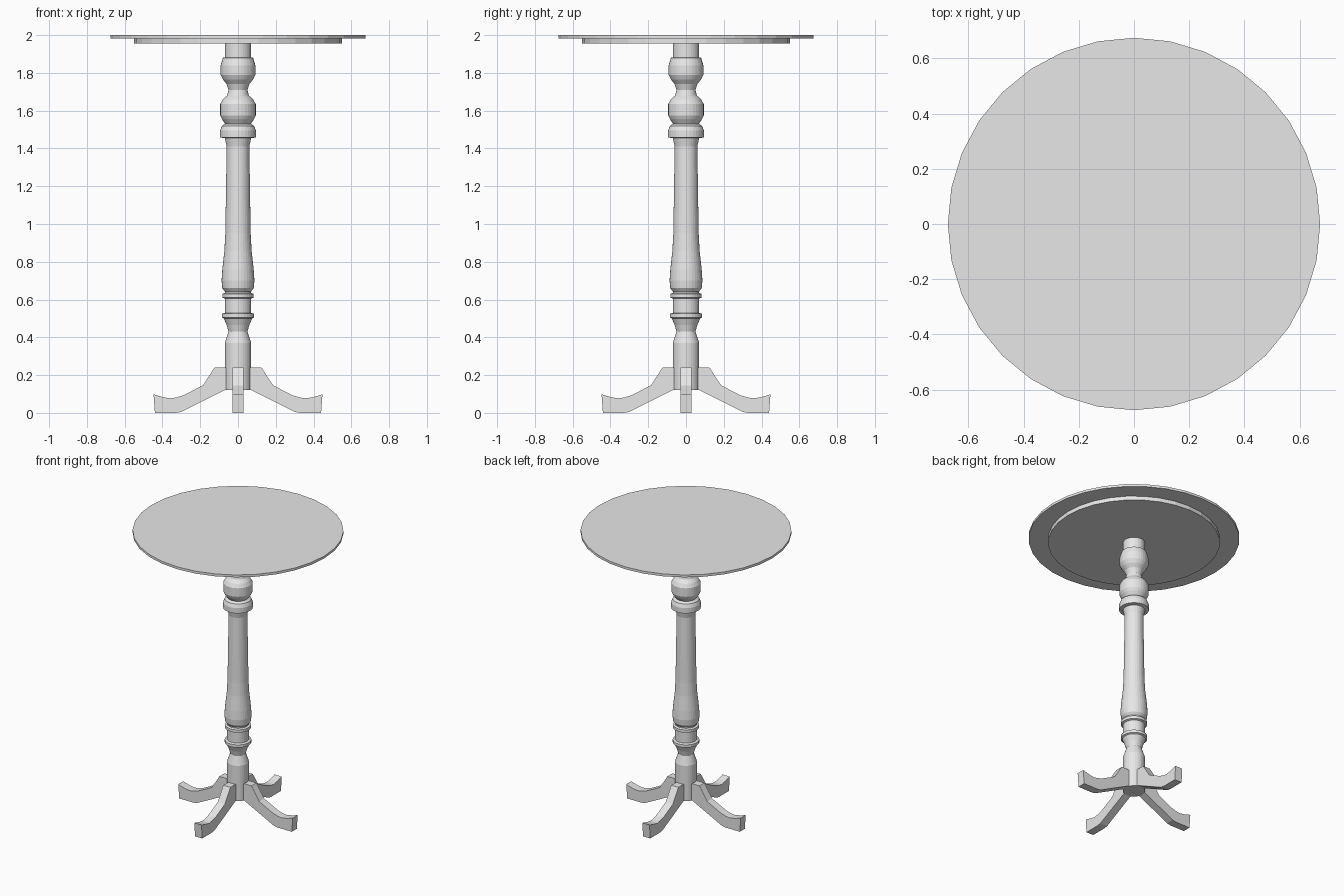
import bpy
import bmesh
import math
from mathutils import Matrix

cube = bpy.data.objects.get("Cube")
if cube:
    bpy.data.objects.remove(cube, do_unlink=True)

SIDES = 32

grey = bpy.data.materials.new("plain_grey")
grey.use_nodes = True
grey.diffuse_color = (0.8, 0.8, 0.8, 1)
grey.node_tree.nodes["Principled BSDF"].inputs["Base Color"].default_value = (0.8, 0.8, 0.8, 1)


def finish(name, bm):
    bmesh.ops.recalc_face_normals(bm, faces=bm.faces)
    mesh = bpy.data.meshes.new(name)
    bm.to_mesh(mesh)
    bm.free()
    mesh.materials.append(grey)
    obj = bpy.data.objects.new(name, mesh)
    bpy.context.collection.objects.link(obj)
    return obj


def turned(name, profile):
    """Solid of revolution from (radius, height) pairs, capped at both ends."""
    bm = bmesh.new()
    rings = []
    for r, z in profile:
        rings.append([bm.verts.new((r * math.cos(a), r * math.sin(a), z))
                      for a in (math.tau * i / SIDES for i in range(SIDES))])
    for low, high in zip(rings, rings[1:]):
        for i in range(SIDES):
            j = (i + 1) % SIDES
            bm.faces.new((low[i], low[j], high[j], high[i]))
    bm.faces.new(rings[0][::-1])
    bm.faces.new(rings[-1])
    return finish(name, bm)


def leg(name, outline, width, angle):
    """Side outline in x and z, given thickness and turned about the column."""
    bm = bmesh.new()
    face = bm.faces.new([bm.verts.new((x, -width / 2, z)) for x, z in outline])
    new = bmesh.ops.extrude_face_region(bm, geom=[face])["geom"]
    verts = [v for v in new if isinstance(v, bmesh.types.BMVert)]
    bmesh.ops.translate(bm, verts=verts, vec=(0, width, 0))
    bm.transform(Matrix.Rotation(angle, 4, "Z"))
    return finish(name, bm)


# Round top with a smaller disc beneath it
turned("table_top", [(0.675, 1.983), (0.675, 2.0)])
turned("top_support", [(0.55, 1.955), (0.55, 1.983)])

# Turned column: base, waist, collars, shaft, ring and two bulbs
turned("column", [
    (0.07, 0.12), (0.07, 0.37), (0.06, 0.40), (0.05, 0.43), (0.06, 0.465),
    (0.075, 0.50), (0.085, 0.505), (0.085, 0.525), (0.07, 0.53),
    (0.07, 0.605), (0.083, 0.61), (0.083, 0.63), (0.07, 0.635),
    (0.07, 0.643), (0.083, 0.66), (0.087, 0.70), (0.083, 0.76),
    (0.072, 0.86), (0.067, 0.95), (0.06, 1.41), (0.07, 1.455),
    (0.095, 1.458), (0.095, 1.495), (0.085, 1.52), (0.068, 1.53),
    (0.085, 1.555), (0.094, 1.575), (0.094, 1.635), (0.08, 1.66),
    (0.058, 1.68), (0.05, 1.71), (0.06, 1.74), (0.08, 1.765),
    (0.092, 1.79), (0.092, 1.84), (0.08, 1.88), (0.07, 1.882),
    (0.07, 1.956),
])

# Four splayed feet
outline = [
    (0.04, 0.12), (0.07, 0.12), (0.30, 0.005), (0.33, 0), (0.44, 0),
    (0.447, 0.098), (0.40, 0.084), (0.36, 0.077), (0.33, 0.081),
    (0.29, 0.093), (0.185, 0.146), (0.125, 0.24), (0.04, 0.24),
]
for i, side in enumerate(("left", "back", "right", "front")):
    leg(side + "_leg", outline, 0.056, i * math.pi / 2)
